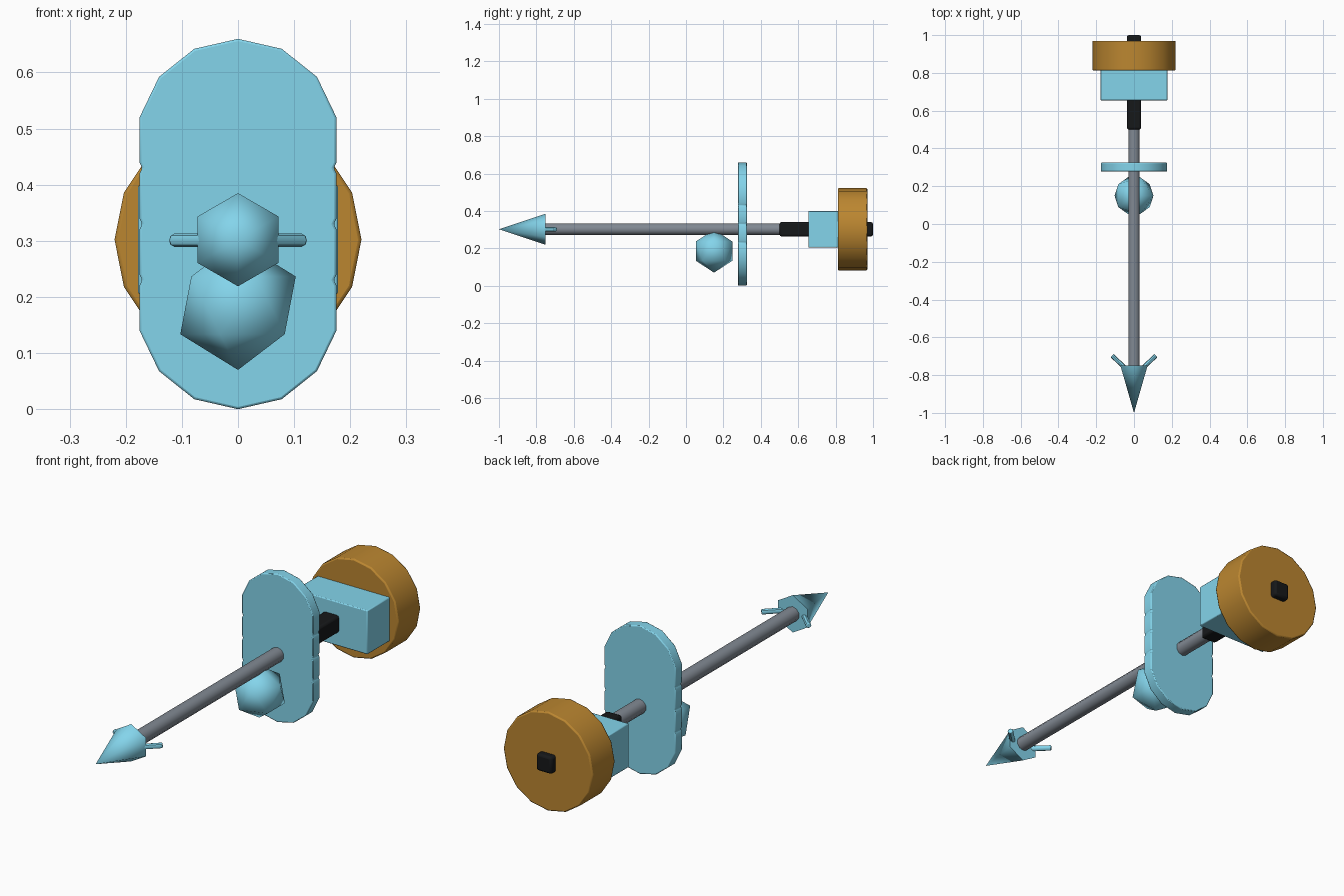
import bpy, bmesh, math
from mathutils import Matrix, Vector

if "Cube" in bpy.data.objects:
    bpy.data.objects.remove(bpy.data.objects["Cube"])

AXIS_Z = 0.302  # height of the shaft axis


def material(name, rgb):
    m = bpy.data.materials.new(name)
    m.diffuse_color = (*rgb, 1)
    m.use_nodes = True
    m.node_tree.nodes["Principled BSDF"].inputs["Base Color"].default_value = m.diffuse_color
    return m


BLUE = material("sky_blue", (0.23, 0.66, 0.83))
BROWN = material("brown", (0.50, 0.24, 0.03))
BLACK = material("black", (0.008, 0.009, 0.01))
STEEL = material("steel", (0.22, 0.25, 0.29))


def finish(name, bm, mat, bevel=0.0, angle=45):
    bmesh.ops.recalc_face_normals(bm, faces=bm.faces)
    me = bpy.data.meshes.new(name)
    bm.to_mesh(me)
    bm.free()
    me.materials.append(mat)
    ob = bpy.data.objects.new(name, me)
    bpy.context.collection.objects.link(ob)
    bpy.ops.object.select_all(action='DESELECT')
    ob.select_set(True)
    bpy.context.view_layer.objects.active = ob
    bpy.ops.object.shade_smooth_by_angle(angle=math.radians(angle))
    if bevel:
        b = ob.modifiers.new("Bevel", 'BEVEL')
        b.width = bevel
        b.segments = 2
        b.limit_method = 'ANGLE'
        b.angle_limit = math.radians(50)
    return ob


def rod(name, start, end, r_start, r_end, sides, mat, bevel=0.0, angle=45):
    """Cylinder or cone between two points."""
    a, b = Vector(start), Vector(end)
    d = b - a
    rot = Vector((0, 0, 1)).rotation_difference(d).to_matrix().to_4x4()
    bm = bmesh.new()
    bmesh.ops.create_cone(bm, cap_ends=True, segments=sides, radius1=r_start,
                          radius2=r_end, depth=d.length,
                          matrix=Matrix.Translation((a + b) / 2) @ rot)
    return finish(name, bm, mat, bevel, angle)


def box(name, y0, y1, width, height, mat, bevel):
    bm = bmesh.new()
    bmesh.ops.create_cube(bm, size=1, matrix=Matrix.Translation((0, (y0 + y1) / 2, AXIS_Z))
                          @ Matrix.Diagonal((width, y1 - y0, height, 1)))
    return finish(name, bm, mat, bevel)


# Shaft and pointed tip
rod("shaft", (0, 0.56, AXIS_Z), (0, -0.76, AXIS_Z), 0.032, 0.032, 10, STEEL)
rod("tip", (0, -0.75, AXIS_Z), (0, -1.0, AXIS_Z), 0.083, 0.0, 6, BLUE, angle=62)

# Barbs behind the tip
for side, label in ((-1, "left"), (1, "right")):
    rod("barb_" + label, (side * 0.035, -0.775, 0.301), (side * 0.116, -0.696, 0.301),
        0.012, 0.012, 8, BLUE, 0.004)

# Faceted weight below the shaft
bm = bmesh.new()
bmesh.ops.create_icosphere(bm, subdivisions=1, radius=0.115,
                           matrix=Matrix.Translation((0, 0.15, 0.185)))
finish("weight", bm, BLUE, angle=60)

# Guard plate: outline of four stacked 14-sided discs
R, STEP, CENTRES = 0.18, 2 * math.pi / 14, (0.18, 0.28, 0.38, 0.48)


def disc_point(k, zc):
    return (R * math.sin(k * STEP), zc - R * math.cos(k * STEP))


right = [disc_point(k, CENTRES[0]) for k in range(3)]
p2, p3 = disc_point(4, 0), disc_point(5, 0)
for i, zc in enumerate(CENTRES):
    right += [disc_point(3, zc), disc_point(4, zc)]
    if i < 3:
        t = (0.05 - p2[1]) / (p3[1] - p2[1])
        right.append((p2[0] + t * (p3[0] - p2[0]), zc + 0.05))
right += [disc_point(k, CENTRES[-1]) for k in (5, 6)] + [(0, CENTRES[-1] + R)]
outline = right + [(-x, z) for x, z in reversed(right[1:-1])]
bm = bmesh.new()
face = bm.faces.new([bm.verts.new((x, 0.277, z)) for x, z in outline])
ext = bmesh.ops.extrude_face_region(bm, geom=[face])
bmesh.ops.translate(bm, vec=(0, 0.048, 0),
                    verts=[v for v in ext["geom"] if isinstance(v, bmesh.types.BMVert)])
finish("guard_plate", bm, BLUE, 0.004, 30)

# Grip core, block and end wheel
box("grip", 0.50, 1.0, 0.076, 0.076, BLACK, 0.01)
box("block", 0.655, 0.82, 0.356, 0.195, BLUE, 0.004)
rod("end_wheel", (0, 0.97, AXIS_Z), (0, 0.812, AXIS_Z), 0.22, 0.22, 16, BROWN, 0.006, 30)
